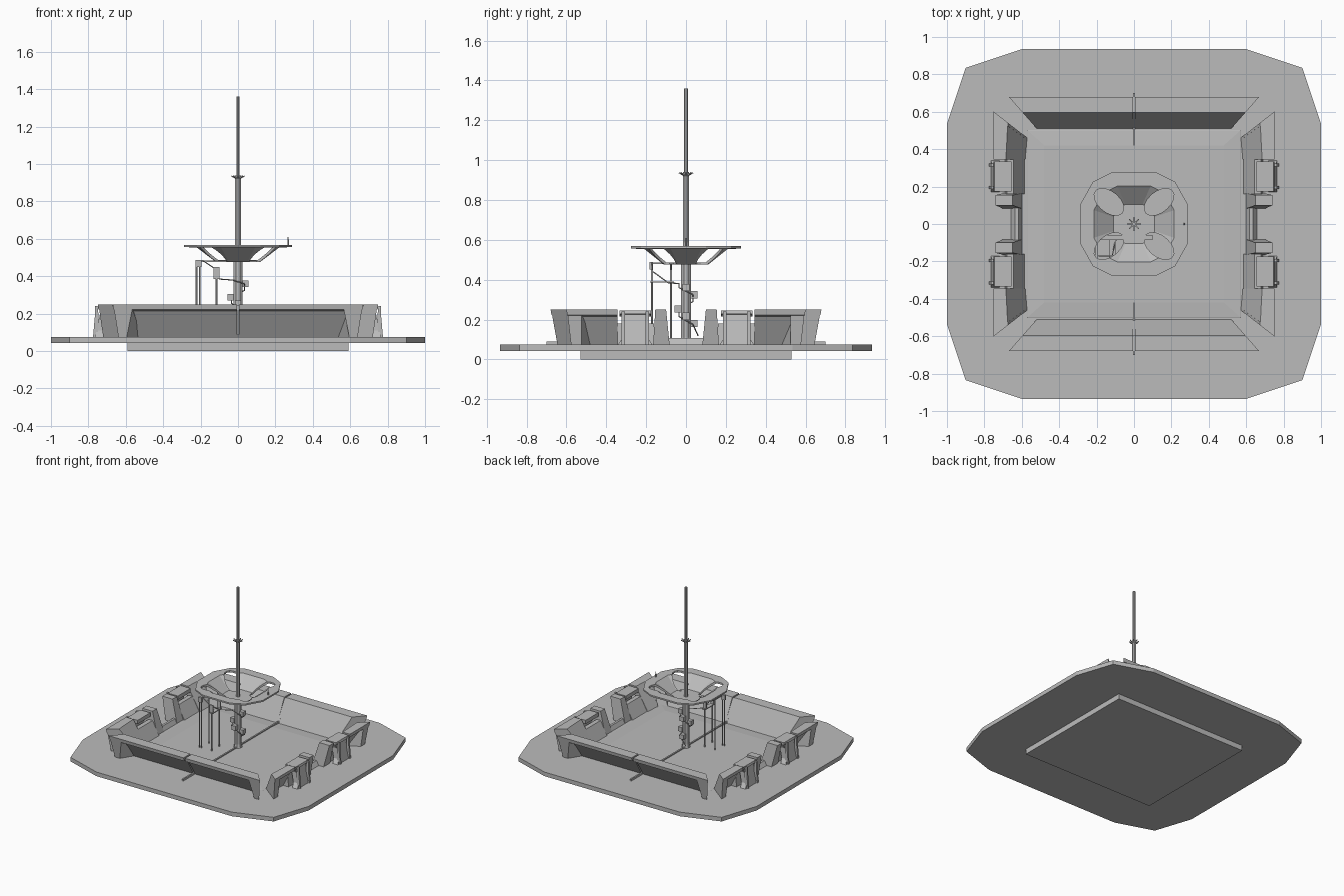
import bpy, bmesh, math
from mathutils import Vector

if "Cube" in bpy.data.objects:
    bpy.data.objects.remove(bpy.data.objects["Cube"])

mat = bpy.data.materials.new("concrete grey")
mat.diffuse_color = (0.5, 0.5, 0.5, 1)
mat.use_nodes = True
mat.node_tree.nodes["Principled BSDF"].inputs["Base Color"].default_value = mat.diffuse_color


def finish(name, bm):
    bmesh.ops.recalc_face_normals(bm, faces=bm.faces)
    me = bpy.data.meshes.new(name)
    bm.to_mesh(me)
    bm.free()
    me.materials.append(mat)
    ob = bpy.data.objects.new(name, me)
    bpy.context.collection.objects.link(ob)
    return ob


def loft(name, loops):
    """Solid through matching loops of points, capped at both ends."""
    bm = bmesh.new()
    rings = [[bm.verts.new(p) for p in lp] for lp in loops]
    n = len(rings[0])
    for a, b in zip(rings, rings[1:]):
        for i in range(n):
            j = (i + 1) % n
            bm.faces.new((a[i], a[j], b[j], b[i]))
    bm.faces.new(rings[0])
    bm.faces.new(rings[-1])
    return finish(name, bm)


def box(name, x0, x1, y0, y1, z0, z1):
    base = [(x0, y0), (x1, y0), (x1, y1), (x0, y1)]
    return loft(name, [[(x, y, z) for x, y in base] for z in (z0, z1)])


def rod(name, p, q, r, r2=None, n=8):
    p, q = Vector(p), Vector(q)
    rot = (q - p).to_track_quat('Z', 'Y')
    loops = []
    for c, rad in ((p, r), (q, r if r2 is None else r2)):
        loops.append([c + rot @ Vector((rad * math.cos(t), rad * math.sin(t), 0))
                      for t in [2 * math.pi * (i + .5) / n for i in range(n)]])
    return loft(name, loops)


def outline(quarter):
    """Mirror a quarter outline into all four quadrants, counter-clockwise."""
    r = quarter[::-1]
    return (quarter + [(-x, y) for x, y in r] + [(-x, -y) for x, y in quarter]
            + [(x, -y) for x, y in r])


# Base slab and footing
slab = outline([(1, .535), (.9, .835), (.6, .935)])
loft("base_slab", [[(x, y, z) for x, y in slab] for z in (.042, .075)])
box("footing", -.59, .59, -.53, .53, 0, .045)

# Courtyard floor with gently raised middle
loft("courtyard_floor", [[(a, b, z), (-a, b, z), (-a, -b, z), (a, -b, z)]
                         for a, b, z in ((.58, .51, .07), (.57, .5, .076), (.48, .42, .082))])

# Front and back walls: leaning panels with mitred end legs
panel = [(.68, .25), (.595, .25), (.508, .072), (.55, .072), (.64, .215), (.675, .222)]
leg = [(.68, .25), (.595, .25), (.508, .072), (.645, .072), (.672, .222)]
for sx in (1, -1):
    for sy in (1, -1):
        mitre = lambda y: .52 + (y - .51) * .88
        loft("long_wall", [[(sx * .006, sy * y, z) for y, z in panel],
                           [(sx * mitre(y), sy * y, z) for y, z in panel]])
        loft("long_wall_leg", [[(sx * min(.595 - (z - .075) * .2, mitre(y) - .01), sy * y, z) for y, z in leg],
                               [(sx * mitre(y), sy * y, z) for y, z in leg]])

# Side walls: corner panel, console bay and post in each quarter
side = [(.75, .25), (.675, .25), (.57, .072), (.63, .072), (.715, .215), (.745, .222)]
side_leg = [(.75, .25), (.675, .25), (.57, .072), (.72, .072), (.742, .222)]
bay = [(.68, .18), (.645, .18), (.585, .072), (.69, .072)]
post = [(.74, .25), (.65, .25), (.598, .072), (.70, .072)]
for sx in (1, -1):
    for sy in (1, -1):
        mitre = lambda x: .46 + (x - .57) * .78
        loft("side_wall", [[(sx * (x + (.01 if x < .68 else 0)), sy * .345, z) for x, z in side],
                           [(sx * x, sy * mitre(x), z) for x, z in side]])
        loft("side_wall_leg", [[(sx * x, sy * min(.525, mitre(x) - .01), z) for x, z in side_leg],
                               [(sx * x, sy * mitre(x), z) for x, z in side_leg]])
        loft("bay_wall", [[(sx * x, sy * y, z) for x, z in bay] for y in (.345, .16)])
        loft("wall_post", [[(sx * x, sy * (.165 - (z - .07) * .06), z) for x, z in post],
                           [(sx * x, sy * (.082 + (z - .07) * .1), z) for x, z in post]])
        # Console: hood, waisted panel and slim side brackets
        ys = [sy * .175, sy * .335]
        loft("console_hood", [[(sx * x, y, z) for x, z in
                               ((.655, .245), (.745, .245), (.75, .228), (.655, .215))] for y in ys])
        waist = [(.085, .075), (.062, .11), (.058, .19), (.08, .235)]
        pts = waist + [(-a, z) for a, z in waist[::-1]]
        loft("console_panel", [[(sx * (.765 - (z - .075) * .22 - d), sy * .255 + a, z) for a, z in pts]
                               for d in (0, .045)])
        for yc in (.195, .315):
            loft("console_bracket", [[(sx * x, sy * (yc + d), z) for x, z in
                                      ((.75, .24), (.765, .24), (.765, .19), (.775, .075), (.75, .075), (.745, .18))]
                                     for d in (-.008, .008)])
    # Low sill across the side opening
    loft("opening_sill", [[(sx * x, y, z) for x, z in
                           ((.598, .072), (.617, .108), (.635, .108), (.66, .072))] for y in (-.1, .1)])

# Cable strip running through the wall joints
for s in (1, -1):
    box("cable_strip", -.006, .006, min(s * .02, s * .7), max(s * .02, s * .7), .07, .09)
    loft("joint_strip", [[(x, s * y, z) for y, z in ((.60, .243), (.60, .22), (.515, .072), (.505, .072))]
                         for x in (-.007, .007)])

# Mast in three stages with a spoked collar
rod("mast_lower", (0, 0, .075), (0, 0, .485), .026)
rod("mast_foot", (0, 0, .075), (0, 0, .11), .034, .026)
rod("mast_middle", (0, 0, .48), (0, 0, .94), .016)
rod("mast_upper", (0, 0, .93), (0, 0, 1.36), .010)
for i in range(8):
    t = i * math.pi / 4
    c, s = math.cos(t), math.sin(t)
    rod("collar_spoke", (.01 * c, .01 * s, .922), (.036 * c, .036 * s, .937), .004, n=4)

# Lookout bowl: flat rim, sloped funnel and floor, with four oval openings
rim = outline([(.29, .10), (.22, .225), (.12, .275)])
bowl = loft("lookout_bowl", [[(x * k, y * k, z) for x, y in rim] for k, z in
                             ((.38, .487), (.74, .568), (1, .568), (1, .556), (.76, .554), (.40, .475))])
for sx in (1, -1):
    for sy in (1, -1):
        pts = []
        for i in range(16):
            t = 2 * math.pi * i / 16
            u, v = .092 * math.cos(t), .056 * math.sin(t)
            pts.append((sx * (.134 + (u - v) * .74), sy * (.118 + (u + v) * .67)))
        cut = loft("opening_cutter", [[(x, y, z) for x, y in pts] for z in (.4, .65)])
        cut.hide_render = True
        cut.hide_viewport = True
        m = bowl.modifiers.new("opening", 'BOOLEAN')
        m.operation = 'DIFFERENCE'
        m.solver = 'EXACT'
        m.object = cut
rod("rim_marker", (.268, 0, .565), (.268, 0, .61), .005, .003)

# Spiral steps around the mast
for i in range(6):
    t = i * math.pi / 2
    c, s = round(math.cos(t)), round(math.sin(t))
    z = .36 - i * .036
    box("mast_step", c * (.04 if i % 2 == 0 else 0) - .017, c * (.04 if i % 2 == 0 else 0) + .017,
        s * .04 - .017, s * .04 + .017, z - .018, z + .018)

# Stair landing on slim posts beside the mast
for x, y, z in ((-.222, -.17, .48), (-.205, -.17, .48), (-.205, -.075, .48), (-.115, -.17, .43), (-.115, -.075, .45)):
    rod("landing_post", (x, y, .075), (x, y, z), .005)
box("upper_landing", -.228, -.195, -.182, -.165, .45, .488)
box("landing_beam", -.205, -.195, -.17, -.07, .478, .486)
box("lower_landing", -.13, -.098, -.18, -.06, .385, .392)
for y in (-.17, -.075):
    box("landing_panel", -.13, -.1, y - .005, y + .005, .39, .45)
    rod("stair_rail", (-.19, y, .485), (-.115, y, .435), .003, n=6)
box("bowl_walkway", -.2, .1, -.085, -.06, .476, .484)
rails = [(-.115, -.165, .44), (-.1, -.09, .385), (-.03, -.035, .38), (.035, -.035, .36), (.035, .035, .325),
         (-.035, .035, .29), (-.035, -.035, .255), (.035, -.035, .215), (.035, .035, .175), (-.04, .06, .12)]
for a, b in zip(rails, rails[1:]):
    rod("spiral_rail", a, b, .003, n=6)
